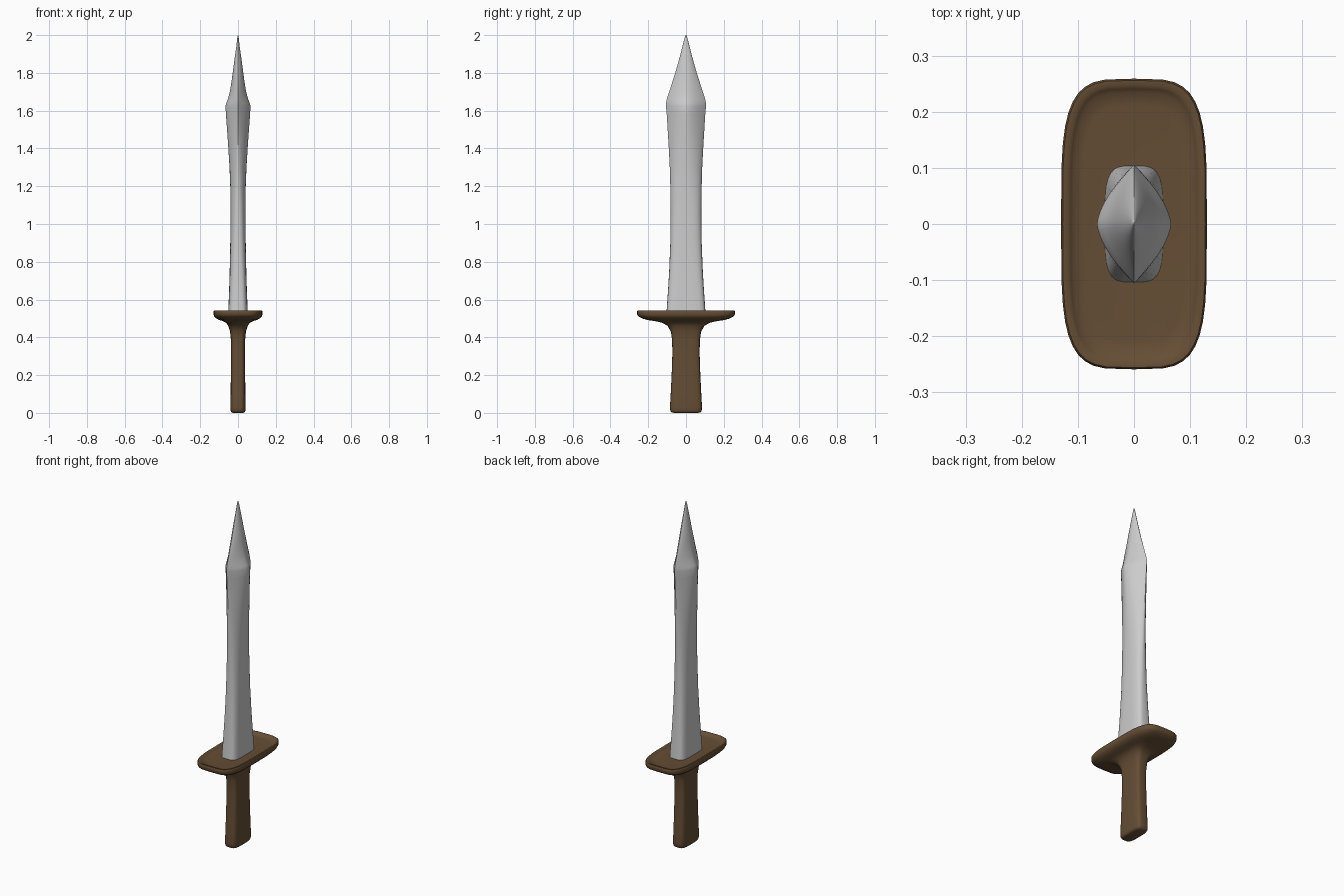
import bpy, bmesh, math

N = 40


def spow(v, p):
    return math.copysign(abs(v) ** p, v) if abs(v) > 1e-9 else 0.0


def loft(name, sections, angle):
    """Skin rings given as (z, half_x, half_y, x exponent, y exponent)."""
    bm = bmesh.new()
    rings = []
    for z, hx, hy, a, b in sections:
        ring = []
        for i in range(N):
            t = 2 * math.pi * i / N
            ring.append(bm.verts.new((hx * spow(math.cos(t), 2 / a),
                                      hy * spow(math.sin(t), 2 / b), z)))
        rings.append(ring)
    for r0, r1 in zip(rings, rings[1:]):
        for i in range(N):
            j = (i + 1) % N
            bm.faces.new((r0[i], r0[j], r1[j], r1[i]))
    bm.faces.new(rings[0][::-1])
    bm.faces.new(rings[-1])
    bmesh.ops.recalc_face_normals(bm, faces=bm.faces)
    me = bpy.data.meshes.new(name)
    bm.to_mesh(me)
    bm.free()
    ob = bpy.data.objects.new(name, me)
    bpy.context.collection.objects.link(ob)
    bpy.ops.object.select_all(action='DESELECT')
    ob.select_set(True)
    bpy.context.view_layer.objects.active = ob
    bpy.ops.object.shade_smooth_by_angle(angle=math.radians(angle))
    return ob


# Grip flaring into the guard, with a slightly dished top
hilt = loft("grip_and_guard", [(z, x, y, 4, 4) for z, x, y in [
    (0.000, 0.028, 0.065), (0.004, 0.036, 0.078), (0.012, 0.039, 0.083),
    (0.030, 0.040, 0.085), (0.100, 0.039, 0.081), (0.200, 0.038, 0.076),
    (0.320, 0.037, 0.072), (0.390, 0.038, 0.074), (0.430, 0.042, 0.080),
    (0.460, 0.051, 0.097), (0.477, 0.063, 0.125), (0.486, 0.080, 0.165),
    (0.492, 0.100, 0.205), (0.500, 0.115, 0.232), (0.511, 0.126, 0.252),
    (0.520, 0.129, 0.258), (0.538, 0.130, 0.259), (0.543, 0.127, 0.256),
    (0.543, 0.118, 0.247), (0.539, 0.113, 0.241), (0.533, 0.107, 0.234),
    (0.531, 0.090, 0.210)]], 50)
brown = bpy.data.materials.new("brown")
brown.diffuse_color = (0.13, 0.075, 0.035, 1)
hilt.data.materials.append(brown)

# Blade: rounded box at the base turning into a ridged leaf at the shoulder
loft("blade", [
    (0.500, 0.053, 0.106, 4.0, 4.0), (0.550, 0.051, 0.102, 4.0, 4.0),
    (0.650, 0.047, 0.095, 3.7, 3.8), (0.750, 0.044, 0.089, 3.3, 3.5),
    (0.900, 0.041, 0.083, 2.7, 3.1), (1.050, 0.040, 0.081, 2.2, 2.7),
    (1.200, 0.041, 0.083, 1.8, 2.3), (1.300, 0.045, 0.086, 1.5, 2.1),
    (1.400, 0.051, 0.091, 1.3, 1.9), (1.500, 0.058, 0.097, 1.1, 1.7),
    (1.580, 0.064, 0.102, 1.0, 1.6), (1.625, 0.066, 0.106, 1.0, 1.6),
    (1.640, 0.062, 0.106, 1.0, 1.6), (1.660, 0.054, 0.102, 1.0, 1.6),
    (1.700, 0.043, 0.089, 1.1, 1.6), (1.750, 0.035, 0.073, 1.2, 1.7),
    (1.800, 0.028, 0.057, 1.3, 1.8), (1.870, 0.019, 0.037, 1.5, 1.9),
    (1.940, 0.009, 0.019, 1.8, 2.0), (1.975, 0.005, 0.010, 2.0, 2.0),
    (1.992, 0.003, 0.005, 2.0, 2.0), (2.000, 0.001, 0.001, 2.0, 2.0)], 40)
